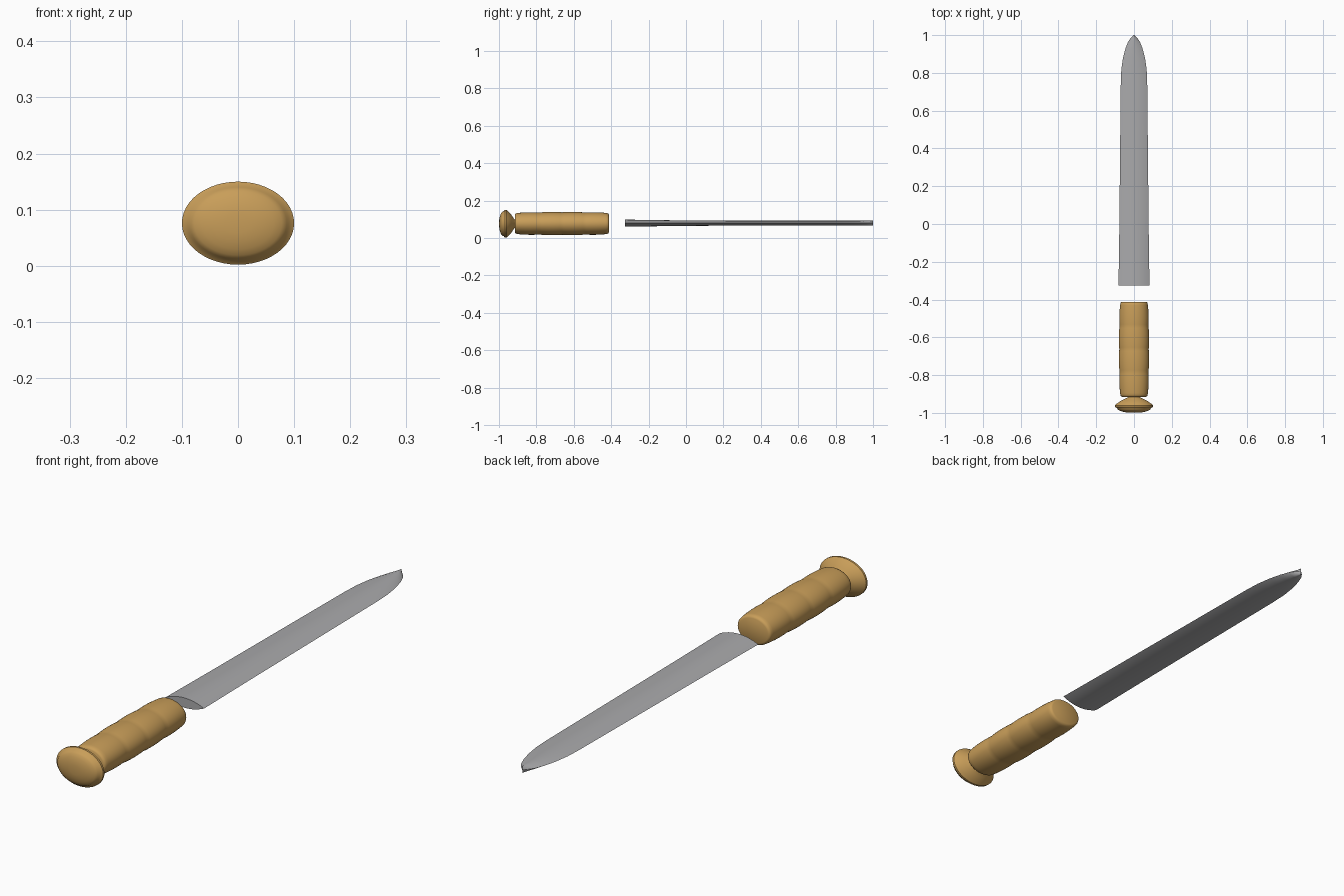
import bpy, bmesh, math

cube = bpy.data.objects.get("Cube")
if cube:
    bpy.data.objects.remove(cube, do_unlink=True)


def material(name, color):
    mat = bpy.data.materials.new(name)
    mat.use_nodes = True
    mat.diffuse_color = (*color, 1)
    mat.node_tree.nodes["Principled BSDF"].inputs["Base Color"].default_value = (*color, 1)
    return mat


wood = material("warm wood", (0.58, 0.34, 0.10))
steel = material("grey steel", (0.40, 0.40, 0.41))


def ellipse(count=48):
    return [(math.cos(2 * math.pi * i / count), math.sin(2 * math.pi * i / count))
            for i in range(count)]


def lens(count=16):
    # two arcs meeting in sharp cutting edges
    upper = [(math.cos(math.pi * i / count), math.sin(math.pi * i / count) ** 2)
             for i in range(count + 1)]
    lower = [(-x, -z) for x, z in upper[1:-1]]
    return upper + lower


def loft(name, section, stations, mat, center_z, angle):
    """Skin a closed section along y; stations are (y, half width, half height)."""
    bm = bmesh.new()
    rings = [[bm.verts.new((x * w, y, center_z + z * h)) for x, z in section]
             for y, w, h in stations]
    n = len(section)
    for a, b in zip(rings, rings[1:]):
        for i in range(n):
            bm.faces.new((a[i], a[(i + 1) % n], b[(i + 1) % n], b[i]))
    bm.faces.new(rings[0])
    bm.faces.new(rings[-1])
    bmesh.ops.recalc_face_normals(bm, faces=bm.faces)
    mesh = bpy.data.meshes.new(name)
    bm.to_mesh(mesh)
    bm.free()
    obj = bpy.data.objects.new(name, mesh)
    bpy.context.collection.objects.link(obj)
    mesh.materials.append(mat)
    bpy.ops.object.select_all(action="DESELECT")
    obj.select_set(True)
    bpy.context.view_layer.objects.active = obj
    bpy.ops.object.shade_smooth_by_angle(angle=math.radians(angle))
    return obj


# Pommel: domed oval cap that narrows to a small neck
dome = [(-0.975 - 0.025 * math.cos(t * math.pi / 12),
         0.09 * math.sin(t * math.pi / 12), 0.066 * math.sin(t * math.pi / 12))
        for t in range(1, 7)]
flare = [(-0.968, 0.1, 0.074), (-0.96, 0.1, 0.074), (-0.95, 0.09, 0.066),
         (-0.935, 0.068, 0.05), (-0.922, 0.04, 0.03), (-0.912, 0.025, 0.02)]
loft("pommel", ellipse(), dome + flare, wood, 0.076, 35)

# Grip: oval handle with four soft finger swells
start, length, swells, steps = -0.905, 0.485, 4, 48
grip = [(-0.915, 0.064, 0.048), (-0.912, 0.069, 0.052)]
for i in range(steps + 1):
    t = i / steps
    scale = 0.9 + 0.07 * math.sin(math.pi * t) + 0.04 * abs(math.sin(math.pi * swells * t)) ** 0.8
    grip.append((start + length * t, 0.08 * scale, 0.062 * scale))
grip += [(-0.415, 0.069, 0.052), (-0.412, 0.063, 0.047)]
loft("grip", ellipse(), grip, wood, 0.077, 40)

# Blade: lens section, slight taper, then a rounded outline to the point
blade = [(-0.325, 0.082, 0.019), (-0.05, 0.078, 0.015), (0.25, 0.075, 0.013),
         (0.55, 0.072, 0.013), (0.75, 0.07, 0.013), (0.82, 0.067, 0.013),
         (0.88, 0.058, 0.013), (0.93, 0.045, 0.013), (0.965, 0.031, 0.013),
         (0.985, 0.017, 0.013), (1.0, 0.001, 0.013)]
loft("blade", lens(), blade, steel, 0.079, 40)
